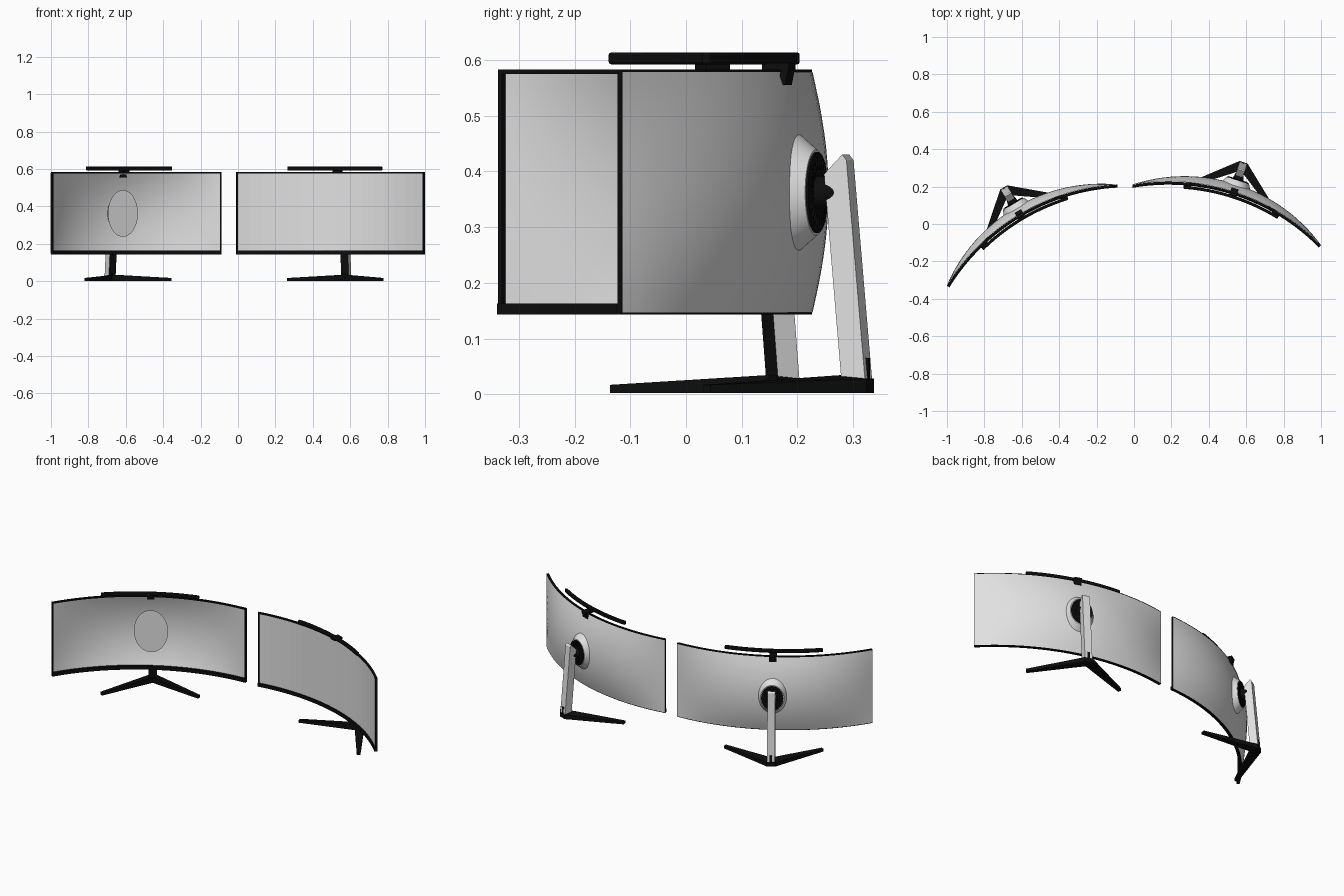
import bpy, bmesh, math
from mathutils import Matrix

cube = bpy.data.objects.get("Cube")
if cube:
    bpy.data.objects.remove(cube, do_unlink=True)


def material(name, v):
    m = bpy.data.materials.new(name)
    m.use_nodes = True
    m.diffuse_color = (v, v, v, 1)
    bsdf = next(n for n in m.node_tree.nodes if n.type == 'BSDF_PRINCIPLED')
    bsdf.inputs["Base Color"].default_value = (v, v, v, 1)
    return m


GREY = material("light_grey", 0.75)
BLACK = material("black", 0.004)

# Panel curve: an arc seen from above, bulging towards +y
HALF, SAG = 0.53, 0.13
RAD = (HALF ** 2 + SAG ** 2) / (2 * SAG)
END = math.asin(HALF / RAD)


def on_arc(t, off, z):
    r = RAD + off
    return (r * math.sin(t), SAG - RAD + r * math.cos(t), z)


def finish(name, bm, mats, place, smooth=True):
    bmesh.ops.recalc_face_normals(bm, faces=bm.faces)
    me = bpy.data.meshes.new(name)
    bm.to_mesh(me)
    bm.free()
    for m in mats:
        me.materials.append(m)
    ob = bpy.data.objects.new(name, me)
    bpy.context.scene.collection.objects.link(ob)
    ob.matrix_world = place
    if smooth:
        bpy.ops.object.select_all(action='DESELECT')
        ob.select_set(True)
        bpy.context.view_layer.objects.active = ob
        bpy.ops.object.shade_smooth_by_angle(angle=math.radians(30))
    return ob


def loft(bm, rings, closed=True):
    """Join equal rings of points; cap the ends when the rings are closed."""
    vs = [[bm.verts.new(p) for p in ring] for ring in rings]
    n = len(vs[0])
    for a, b in zip(vs, vs[1:]):
        for i in range(n if closed else n - 1):
            j = (i + 1) % n
            bm.faces.new((a[i], a[j], b[j], b[i]))
    if closed:
        bm.faces.new(vs[0])
        bm.faces.new(vs[-1])


def arc_bar(bm, t0, t1, z0, z1, o0, o1, segs=32):
    """Box section swept along the panel curve."""
    loft(bm, [[on_arc(t, o, z) for o, z in ((o0, z0), (o1, z0), (o1, z1), (o0, z1))]
              for t in (t0 + (t1 - t0) * i / segs for i in range(segs + 1))])


def ellipse(y, a, b, n=48):
    return [(a * math.cos(k), y, 0.362 + b * math.sin(k))
            for k in (2 * math.pi * i / n for i in range(n))]


def box(bm, x0, x1, y0, y1, z0, z1):
    loft(bm, [[(x0, y0, z), (x1, y0, z), (x1, y1, z), (x0, y1, z)] for z in (z0, z1)])


def monitor(side, place, has_screen):
    def add(part, bm, mats, smooth=True):
        return finish(side + "_" + part, bm, mats, place, smooth)

    # Domed back shell
    z0, z1 = 0.147, 0.578
    bm = bmesh.new()
    n, rows = 32, 16
    us = [-1 + 2 * i / n for i in range(n + 1)]
    vs = [-1 + 2 * j / rows for j in range(rows + 1)]
    loft(bm, [[on_arc(u * END, 0.001 + 0.042 * (1 - u * u) * (1 - v * v),
                      z0 + (z1 - z0) * (v + 1) / 2) for u in us] for v in vs], False)
    add("back_shell", bm, [GREY])

    # Bezel with a deeper chin
    edge = 0.008 / RAD
    bm = bmesh.new()
    arc_bar(bm, -END, END, 0.575, 0.583, -0.012, 0)
    arc_bar(bm, -END, END, 0.143, 0.163, -0.016, 0)
    for s in (-1, 1):
        arc_bar(bm, s * END, s * (END - edge), 0.15, 0.58, -0.012, 0, 1)
    add("bezel", bm, [BLACK])

    # Faceted screen surface
    if has_screen:
        bm = bmesh.new()
        ts = [END * (-1 + i / 8) for i in range(17)]
        loft(bm, [[on_arc(t, -0.008, z) for t in ts] for z in (0.16, 0.577)], False)
        add("screen", bm, [GREY], False)

    # Oval mount cone, dark plate with ribs, neck to the post
    bm = bmesh.new()
    loft(bm, [ellipse(0.138, 0.093, 0.125), ellipse(0.195, 0.064, 0.077)])
    add("mount_cone", bm, [GREY])
    bm = bmesh.new()
    loft(bm, [ellipse(0.19, 0.06, 0.0725), ellipse(0.199, 0.06, 0.0725)])
    for i in range(24):
        rib = bmesh.ops.create_cube(bm, size=1)["verts"]
        bmesh.ops.scale(bm, vec=(0.018, 0.004, 0.004), verts=rib)
        bmesh.ops.translate(bm, vec=(0.044, 0, 0), verts=rib)
        bmesh.ops.rotate(bm, matrix=Matrix.Rotation(math.tau * i / 24, 3, 'Y'), verts=rib)
        bmesh.ops.scale(bm, vec=(1, 1, 1.2), verts=rib)
        bmesh.ops.translate(bm, vec=(0, 0.2, 0.362), verts=rib)
    add("mount_plate", bm, [BLACK])
    bm = bmesh.new()
    loft(bm, [ellipse(0.197, 0.03, 0.03), ellipse(0.24, 0.02, 0.025)])
    add("mount_neck", bm, [BLACK])

    # Leaning post: grey with a black front
    bm = bmesh.new()
    w = 0.021
    profile = [(0.25, 0.02), (0.295, 0.015), (0.259, 0.42), (0.251, 0.43), (0.217, 0.395)]
    loft(bm, [[(x, y, z) for y, z in profile] for x in (-w, w)])
    post = add("post", bm, [GREY, BLACK], False)
    for p in post.data.polygons:
        p.material_index = int(p.normal.y < -0.9)

    # Cable slot at the foot of the post
    bm = bmesh.new()
    box(bm, -0.006, 0.006, 0.285, 0.2945, 0.018, 0.065)
    add("cable_slot", bm, [BLACK], False)

    # V-shaped foot: two tapering legs
    bm = bmesh.new()
    for s in (-1, 1):
        outline = [(0, 0.297, 0.028), (0.022, 0.297, 0.028), (0.27, 0.083, 0.017),
                   (0.26, 0.066, 0.017), (0, 0.25, 0.035)]
        loft(bm, [[(s * x, y, 0.002) for x, y, h in outline],
                  [(s * x, y, h) for x, y, h in outline]])
    add("foot", bm, [BLACK], False)

    # Light bar above the top edge, on a clip
    bm = bmesh.new()
    reach = math.asin(0.272 / RAD)
    arc_bar(bm, -reach, reach, 0.592, 0.613, -0.035, -0.019, 24)
    bar = add("light_bar", bm, [BLACK])
    bev = bar.modifiers.new("soft_edges", 'BEVEL')
    bev.width, bev.segments = 0.004, 2
    bm = bmesh.new()
    box(bm, -0.02, 0.02, 0.1, 0.15, 0.582, 0.594)
    loft(bm, [[(x, y, z) for y, z in ((0.137, 0.59), (0.15, 0.59), (0.143, 0.555), (0.13, 0.555))]
              for x in (-0.02, 0.02)])
    add("light_clip", bm, [BLACK], False)


monitor("right", Matrix.Translation((-0.545, -0.06, 0)) @ Matrix.Rotation(math.radians(30.7), 4, 'Z'), False)
monitor("left", Matrix.Translation((0.495, 0.0475, 0)) @ Matrix.Rotation(math.radians(-17.8), 4, 'Z'), True)
